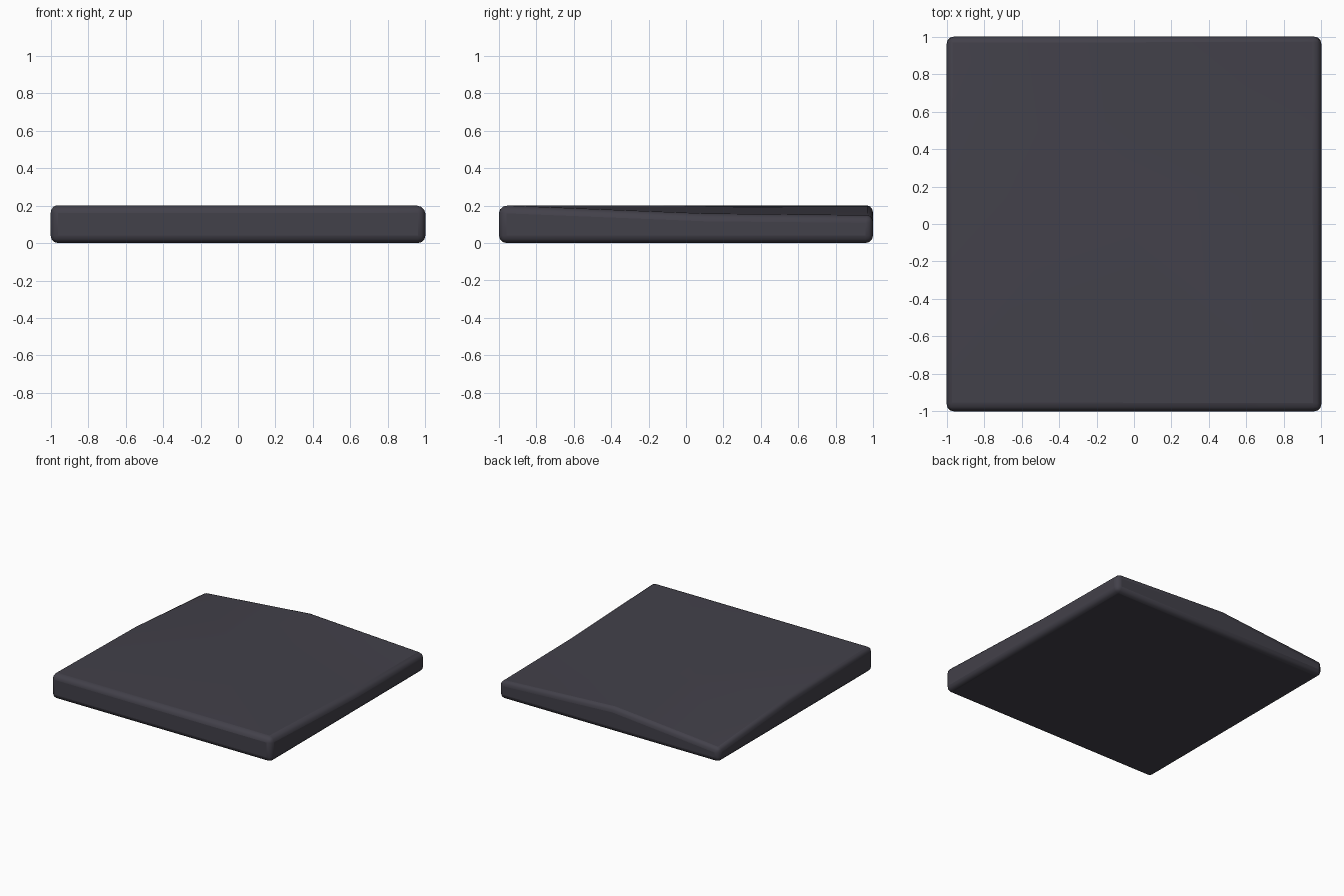
import bpy, bmesh

if "Cube" in bpy.data.objects:
    bpy.data.objects.remove(bpy.data.objects["Cube"])

# Top surface control points, rows front to back (x, y, z)
rows = [
    [(-1, -1, 0.2), (0.65, -1, 0.2), (1, -1, 0.2)],
    [(-1, 0.08, 0.182), (-0.24, 0.23, 0.2), (1, 0.1, 0.156)],
    [(-1, 1, 0.115), (-0.03, 1, 0.2), (1, 1, 0.147)],
]

bm = bmesh.new()
top = [[bm.verts.new(p) for p in row] for row in rows]

# Uneven top, split into facets along the visible creases
diagonal_down = {(0, 1): True, (1, 0): True}
for r in range(2):
    for c in range(2):
        a, b = top[r][c], top[r][c + 1]
        d, e = top[r + 1][c], top[r + 1][c + 1]
        if diagonal_down.get((r, c)):
            bm.faces.new((a, b, d))
            bm.faces.new((b, e, d))
        else:
            bm.faces.new((a, b, e))
            bm.faces.new((a, e, d))

# Flat base and four upright sides
base = [bm.verts.new(p) for p in ((-1, -1, 0), (1, -1, 0), (1, 1, 0), (-1, 1, 0))]
bm.faces.new(base[::-1])
edges = [
    top[0],
    [row[2] for row in top],
    top[2][::-1],
    [row[0] for row in top][::-1],
]
for i, rim in enumerate(edges):
    bm.faces.new([base[i], base[(i + 1) % 4]] + rim[::-1])
bmesh.ops.recalc_face_normals(bm, faces=bm.faces)

mesh = bpy.data.meshes.new("paving_slab")
bm.to_mesh(mesh)
bm.free()
slab = bpy.data.objects.new("paving_slab", mesh)
bpy.context.collection.objects.link(slab)

# Rounded rim
bevel = slab.modifiers.new("rounded_rim", 'BEVEL')
bevel.width = 0.04
bevel.segments = 3
bevel.limit_method = 'ANGLE'
bevel.angle_limit = 0.7

# Dark stone colour
stone = bpy.data.materials.new("dark_stone")
stone.diffuse_color = (0.055, 0.052, 0.068, 1)
stone.use_nodes = True
stone.node_tree.nodes["Principled BSDF"].inputs["Base Color"].default_value = stone.diffuse_color
mesh.materials.append(stone)

# Smooth shading
bpy.context.view_layer.objects.active = slab
slab.select_set(True)
bpy.ops.object.shade_smooth_by_angle(angle=0.6)
